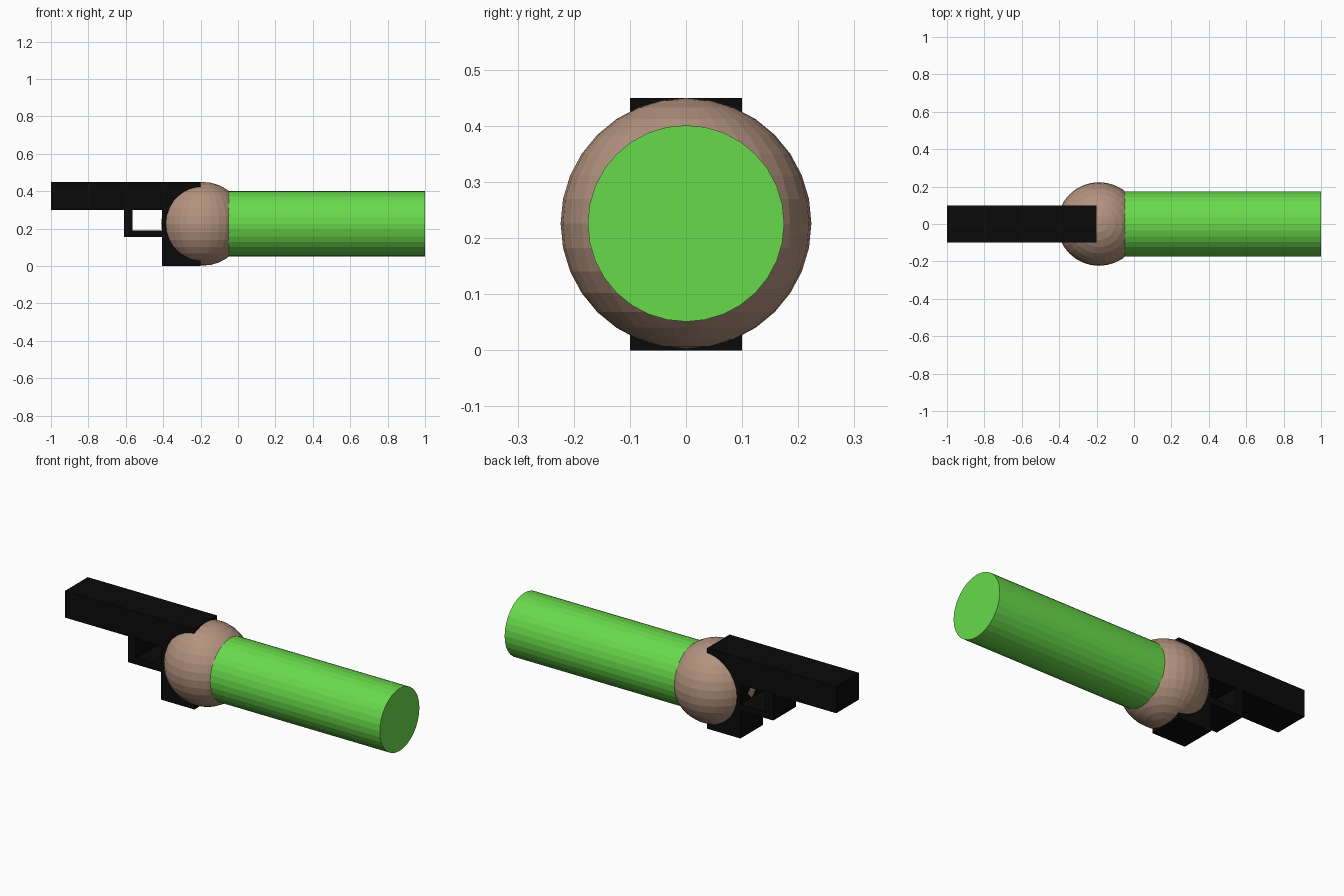
import bpy
import math

if "Cube" in bpy.data.objects:
    bpy.data.objects.remove(bpy.data.objects["Cube"])


def material(name, rgb):
    mat = bpy.data.materials.new(name)
    mat.diffuse_color = (*rgb, 1.0)
    mat.use_nodes = True
    mat.node_tree.nodes["Principled BSDF"].inputs["Base Color"].default_value = mat.diffuse_color
    return mat


BLACK = material("black", (0.003, 0.003, 0.003))
SKIN = material("skin", (0.45, 0.29, 0.21))
GREEN = material("green", (0.14, 0.70, 0.07))


def finish(name, mat):
    obj = bpy.context.object
    obj.name = name
    obj.data.materials.append(mat)
    bpy.ops.object.transform_apply(location=False, rotation=True, scale=True)
    return obj


def box(name, x0, x1, z0, z1, half_width=0.1):
    bpy.ops.mesh.primitive_cube_add(size=1, location=((x0 + x1) / 2, 0, (z0 + z1) / 2))
    bpy.context.object.scale = (x1 - x0, 2 * half_width, z1 - z0)
    return finish(name, BLACK)


# Pistol: barrel, grip and the two bars of the trigger guard
box("barrel", -1.0, -0.2, 0.30, 0.45)
box("grip", -0.407, -0.2, 0.0, 0.30)
box("guard_front", -0.61, -0.563, 0.155, 0.30)
box("guard_bottom", -0.563, -0.407, 0.155, 0.19)

# Round hand wrapped around the grip
bpy.ops.mesh.primitive_uv_sphere_add(segments=32, ring_count=16, radius=0.2235,
                                     location=(-0.187, 0, 0.226))
finish("hand", SKIN)

# Sleeve running back from the hand
bpy.ops.mesh.primitive_cylinder_add(vertices=32, radius=0.175, depth=1.15,
                                    location=(0.425, 0, 0.226),
                                    rotation=(0, math.pi / 2, 0))
finish("sleeve", GREEN)
